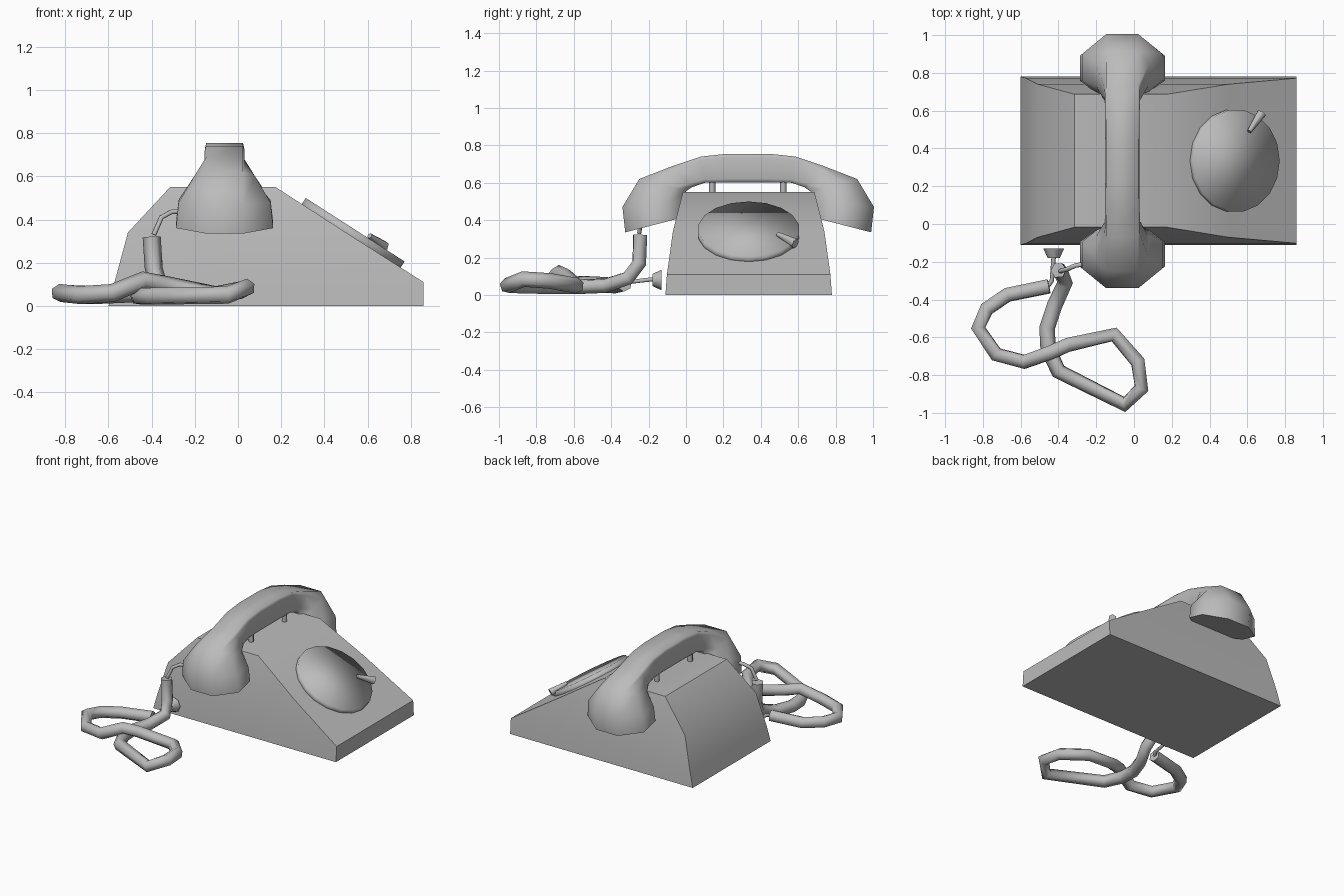
import bpy, bmesh, math
from mathutils import Vector, Matrix

if "Cube" in bpy.data.objects:
    bpy.data.objects.remove(bpy.data.objects["Cube"])

GREY = (0.5, 0.5, 0.5, 1)
grey = bpy.data.materials.new("plain_grey")
grey.use_nodes = True
grey.diffuse_color = GREY
grey.node_tree.nodes["Principled BSDF"].inputs["Base Color"].default_value = GREY


def add_object(name, bm):
    bmesh.ops.recalc_face_normals(bm, faces=bm.faces)
    mesh = bpy.data.meshes.new(name)
    bm.to_mesh(mesh)
    bm.free()
    mesh.materials.append(grey)
    obj = bpy.data.objects.new(name, mesh)
    bpy.context.collection.objects.link(obj)
    return obj


def loft(name, rings, smooth):
    """Skin a list of equal-length point rings and close both ends flat."""
    bm = bmesh.new()
    loops = [[bm.verts.new(p) for p in ring] for ring in rings]
    n = len(loops[0])
    for a, b in zip(loops, loops[1:]):
        for i in range(n):
            j = (i + 1) % n
            bm.faces.new((a[i], a[j], b[j], b[i])).smooth = smooth
    bm.faces.new(loops[0])
    bm.faces.new(loops[-1])
    return add_object(name, bm)


def rod(name, start, end, r1, r2, sides=8, smooth=True):
    """Tapered cylinder between two points."""
    start, end = Vector(start), Vector(end)
    axis = end - start
    turn = axis.to_track_quat("Z", "Y").to_matrix().to_4x4()
    bm = bmesh.new()
    bmesh.ops.create_cone(bm, cap_ends=True, segments=sides, radius1=r1, radius2=r2,
                          depth=axis.length,
                          matrix=Matrix.Translation((start + end) / 2) @ turn)
    for f in bm.faces:
        f.smooth = smooth and len(f.verts) == 4
    return add_object(name, bm)


def tube(name, points, radius, resolution):
    """Round cable through a list of points."""
    curve = bpy.data.curves.new(name, "CURVE")
    curve.dimensions = "3D"
    curve.bevel_depth = radius
    curve.bevel_resolution = resolution
    curve.use_fill_caps = True
    spline = curve.splines.new("POLY")
    spline.points.add(len(points) - 1)
    for p, co in zip(spline.points, points):
        p.co = (*co, 1)
    spline.use_smooth = True
    curve.materials.append(grey)
    obj = bpy.data.objects.new(name, curve)
    bpy.context.collection.objects.link(obj)
    bpy.ops.object.select_all(action="DESELECT")
    obj.select_set(True)
    bpy.context.view_layer.objects.active = obj
    bpy.ops.object.convert(target="MESH")


MID_Y = 0.335

# Wedge body: rectangles stacked by height (z, left x, right x, half depth)
levels = [(0, -0.60, 0.86, 0.445), (0.11, -0.572, 0.86, 0.437),
          (0.34, -0.51, 0.50, 0.405), (0.55, -0.315, 0.175, 0.352)]
body = loft("body", [[(a, MID_Y - d, z), (b, MID_Y - d, z), (b, MID_Y + d, z), (a, MID_Y + d, z)]
                     for z, a, b, d in levels], True)
bpy.context.view_layer.objects.active = body
body.select_set(True)
bpy.ops.object.shade_smooth_by_angle(angle=math.radians(40))

# Dial disc on the slope, with softened rim shading
slope = Vector((0.54, 0, 0.84)).normalized()
dial_base = Vector((0.525, MID_Y, 0.325))
dial = rod("dial", dial_base - slope * 0.02, dial_base + slope * 0.033, 0.272, 0.272, 18)
for face in dial.data.polygons:
    face.use_smooth = True

# Finger stop lying across the dial
rod("finger_stop", (0.61, 0.49, 0.325), (0.675, 0.585, 0.275), 0.013, 0.028, 6)

# Handset: octagon rings as (outer y, outer z), (inner y, inner z),
# half width, side flatness
HAND_X = -0.062
half = [((-0.325, 0.335), (0.005, 0.42), 0.225, 0.40),
        ((-0.34, 0.47), (0.01, 0.50), 0.213, 0.40),
        ((-0.25, 0.62), (0.0, 0.555), 0.14, 0.45),
        ((-0.07, 0.69), (0.03, 0.575), 0.093, 0.65),
        ((0.08, 0.74), (0.10, 0.60), 0.092, 0.75),
        ((0.22, 0.755), (0.23, 0.602), 0.09, 0.75)]
flip = lambda p: (2 * MID_Y - 0.005 - p[0], p[1])
stations = half + [(flip(o), flip(i), w, s) for o, i, w, s in reversed(half)]


def handset_ring(outer, inner, w, s):
    f = 0.085
    outline = [(f, 1), (w, s), (w, -s), (f, -1), (-f, -1), (-w, -s), (-w, s), (-f, 1)]
    o, i = Vector(outer), Vector(inner)
    ring = []
    for x, t in outline:
        q = (o + i) / 2 + (o - i) / 2 * t
        ring.append((HAND_X + x, q.x, q.y))
    return ring


loft("handset", [handset_ring(*s) for s in stations], True)

# Cradle pegs under the handle
for label, y in (("front", 0.14), ("back", 0.52)):
    for side, dx in (("left", 0.07), ("right", -0.07)):
        x = HAND_X + dx
        rod(f"cradle_peg_{label}_{side}", (x, y, 0.53), (x, y, 0.63), 0.017, 0.017)

# Thick looping cord
cord_path = [(-0.37, -0.235, 0.40), (-0.40, -0.245, 0.32), (-0.39, -0.25, 0.17),
             (-0.365, -0.31, 0.09), (-0.42, -0.43, 0.05), (-0.46, -0.55, 0.045),
             (-0.455, -0.66, 0.045), (-0.40, -0.78, 0.045), (-0.05, -0.955, 0.05),
             (0.04, -0.87, 0.085), (0.02, -0.73, 0.075), (-0.105, -0.585, 0.05),
             (-0.35, -0.64, 0.10), (-0.44, -0.68, 0.118), (-0.58, -0.73, 0.06),
             (-0.73, -0.69, 0.05), (-0.825, -0.55, 0.06), (-0.78, -0.45, 0.055),
             (-0.67, -0.375, 0.05), (-0.45, -0.33, 0.06)]
tube("cord", cord_path[1:], 0.042, 1)

# Thin wires at both cord ends and the socket on the body
tube("handset_wire", [(-0.39, -0.25, 0.33), (-0.355, -0.24, 0.41), (-0.31, -0.22, 0.435),
                      (-0.25, -0.21, 0.44)], 0.012, 1)
tube("socket_wire", [(-0.46, -0.335, 0.06), (-0.435, -0.30, 0.07), (-0.425, -0.17, 0.085)],
     0.012, 1)
rod("socket", (-0.425, -0.18, 0.08), (-0.425, -0.13, 0.08), 0.032, 0.055)
